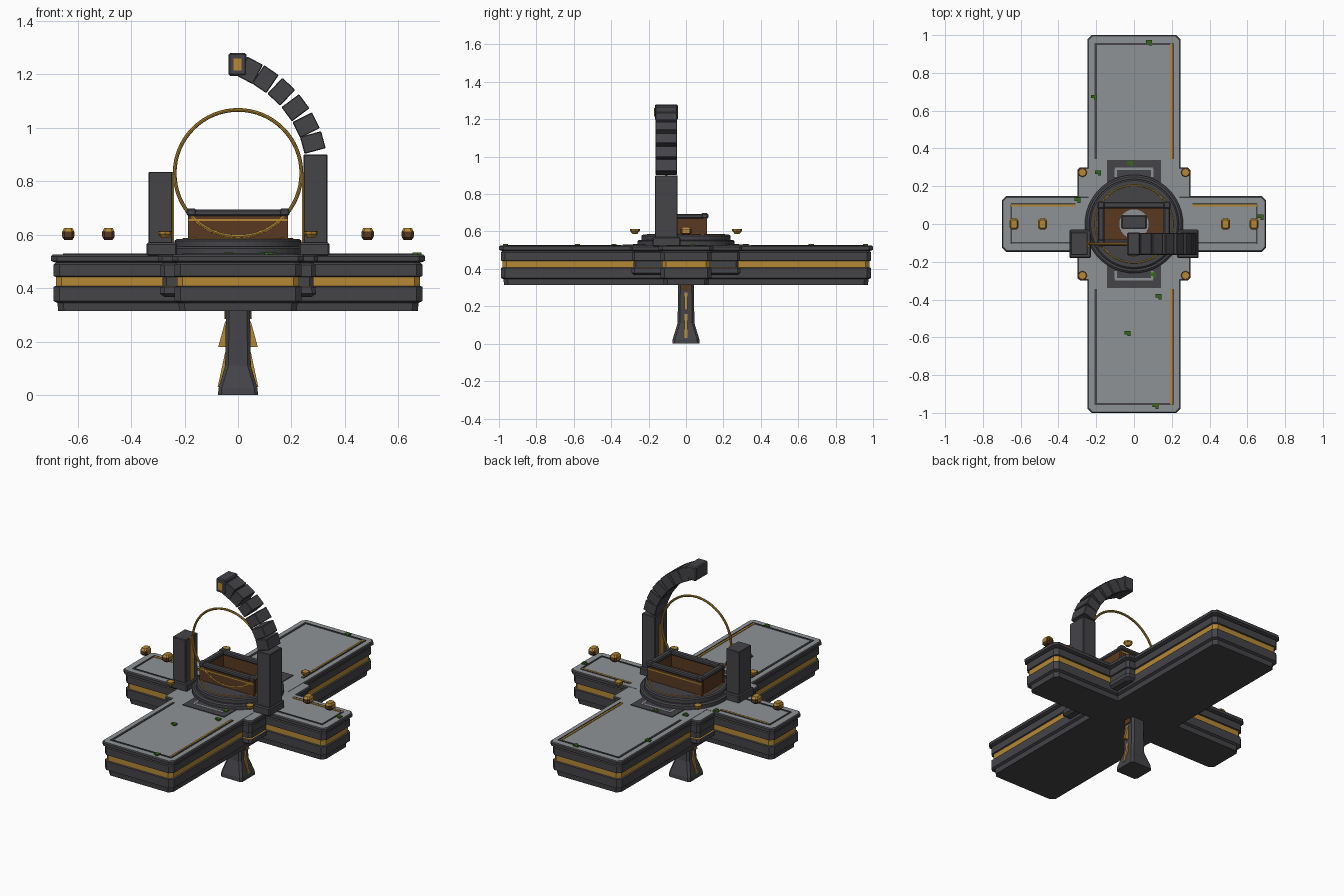
import bpy, bmesh, math
from mathutils import Matrix, Vector

old = bpy.data.objects.get("Cube")
if old:
    bpy.data.objects.remove(old, do_unlink=True)


def material(name, rgb):
    m = bpy.data.materials.new(name)
    m.use_nodes = True
    m.diffuse_color = (*rgb, 1)
    m.node_tree.nodes["Principled BSDF"].inputs["Base Color"].default_value = (*rgb, 1)
    return m


DARK = material("dark stone", (0.058, 0.058, 0.066))
LIGHT = material("pale stone", (0.27, 0.29, 0.30))
GOLD = material("gold", (0.46, 0.25, 0.035))
BROWN = material("brown wood", (0.10, 0.042, 0.015))
GREEN = material("moss green", (0.035, 0.13, 0.012))


def finish(name, bm, *mats):
    bmesh.ops.recalc_face_normals(bm, faces=bm.faces)
    me = bpy.data.meshes.new(name)
    bm.to_mesh(me)
    bm.free()
    for m in mats:
        me.materials.append(m)
    ob = bpy.data.objects.new(name, me)
    bpy.context.collection.objects.link(ob)
    return ob


def box(name, center, size, mat, bevel=0, turn=0):
    bm = bmesh.new()
    bmesh.ops.create_cube(bm, size=1, matrix=Matrix.Diagonal((*size, 1)))
    if bevel:
        bmesh.ops.bevel(bm, geom=bm.edges[:], offset=bevel, segments=1, affect='EDGES')
    ob = finish(name, bm, mat)
    ob.location = center
    ob.rotation_euler.y = turn
    return ob


def loft(name, rings, mats, bands):
    """Skin between (outline, z) rings; bands gives a material slot per band, then bottom and top."""
    bm = bmesh.new()
    loops = [[bm.verts.new((x, y, z)) for x, y in pts] for pts, z in rings]
    n = len(loops[0])
    for a, b, slot in zip(loops, loops[1:], bands):
        for i in range(n):
            j = (i + 1) % n
            bm.faces.new((a[i], a[j], b[j], b[i])).material_index = slot
    bm.faces.new(loops[0][::-1]).material_index = bands[-2]
    bm.faces.new(loops[-1]).material_index = bands[-1]
    return finish(name, bm, *mats)


def mirrored(q):
    r = q[::-1]
    return q + [(-x, y) for x, y in r] + [(-x, -y) for x, y in q] + [(x, -y) for x, y in r]


def cross(d, k=0.022):
    a, b, c, e = 0.247 - d, 1 - d, 0.7 - d, 0.147 - d
    return mirrored([(c, e - k), (c - k, e), (a, e), (a, b - k), (a - k, b)])


def rect(sx, sy, k=0.015):
    return mirrored([(sx, sy - k), (sx - k, sy)])


def circle(r, n=48):
    return [(r * math.cos(math.tau * i / n), r * math.sin(math.tau * i / n)) for i in range(n)]


def torus(name, center, radius, thick, mat, upright=False):
    bpy.ops.mesh.primitive_torus_add(
        location=center, rotation=(math.pi / 2 if upright else 0, 0, 0),
        major_radius=radius, minor_radius=thick, major_segments=64, minor_segments=8)
    ob = bpy.context.object
    ob.name = name
    ob.data.materials.append(mat)
    bpy.ops.object.shade_smooth_by_angle()


# Cross-shaped platform: plinth, wall, recessed gold band, wall, overhanging rim
wall = [(0.027, 0.315), (0.024, 0.345), (0.01, 0.352), (0.01, 0.405), (0.018, 0.408),
        (0.018, 0.442), (0.01, 0.445), (0.01, 0.488), (0.018, 0.495), (0, 0.502),
        (0, 0.519), (0.006, 0.525)]
stripes = [0, 0, 0, 0, 2, 0, 0, 0, 0, 0, 0, 0, 1]
loft("cross_platform", [(cross(d), z) for d, z in wall], (DARK, LIGHT, GOLD), stripes)

# Square hub that fills the inner corners
hub = [(0.025, 0.368), (0.008, 0.38)] + wall[3:]
loft("hub_block", [(rect(0.3 - d, 0.3 - d), z - 0.001) for d, z in hub],
     (DARK, LIGHT, GOLD), [0, 0] + stripes[4:])

# Inlaid border lines on each arm
TOP = 0.526
for s, side in ((1, "back"), (-1, "front")):
    mid = s * 0.65
    box(side + "_gold_line", (0.197, mid, TOP), (0.011, 0.61, 0.006), GOLD)
    box(side + "_gold_line_edge", (0.208, mid, TOP), (0.007, 0.61, 0.006), DARK)
    box(side + "_long_line", (-0.203, mid, TOP), (0.012, 0.61, 0.006), DARK)
    box(side + "_end_line", (0, s * 0.953, TOP), (0.418, 0.01, 0.006), DARK)
for s, side in ((1, "left"), (-1, "right")):
    mid = s * 0.48
    box(side + "_gold_line", (mid, 0.098, TOP), (0.34, 0.011, 0.006), GOLD)
    box(side + "_gold_line_edge", (mid, 0.107, TOP), (0.34, 0.006, 0.006), DARK)
    box(side + "_long_line", (mid, -0.1, TOP), (0.34, 0.009, 0.006), DARK)
    box(side + "_end_line", (s * 0.65, 0, TOP), (0.009, 0.21, 0.006), DARK)

# Dark floor panels with pale trim before and behind the dais
box("floor_panel", (0, 0, 0.5265), (0.285, 0.68, 0.006), DARK)
for s in (1, -1):
    box("panel_trim", (0, s * 0.292, 0.5275), (0.2, 0.012, 0.006), LIGHT)
    for x in (-0.097, 0.097):
        box("panel_trim_end", (x, s * 0.27, 0.5275), (0.012, 0.04, 0.006), LIGHT)

# Round stepped dais
loft("round_dais", [(circle(r), z) for r, z in
     ((0.26, 0.52), (0.26, 0.548), (0.25, 0.555), (0.238, 0.555), (0.238, 0.577), (0.23, 0.583))],
     (DARK,), [0] * 7)
torus("dais_gold_ring", (0, 0, 0.583), 0.205, 0.004, GOLD)

# Open chest on the dais
for s in (1, -1):
    box("chest_long_wall", (0, s * 0.1, 0.625), (0.36, 0.018, 0.1), BROWN)
    box("chest_end_wall", (s * 0.174, 0, 0.625), (0.018, 0.2, 0.1), BROWN)
    box("chest_long_rim", (0, s * 0.1, 0.682), (0.384, 0.034, 0.024), DARK, 0.006)
    box("chest_end_rim", (s * 0.174, 0, 0.682), (0.034, 0.23, 0.024), DARK, 0.006)
    box("chest_moulding", (0, s * 0.108, 0.655), (0.37, 0.01, 0.008), GOLD)
    for t in (1, -1):
        box("chest_post", (s * 0.181, t * 0.104, 0.61), (0.014, 0.014, 0.13), BROWN)
        box("chest_rim_cap", (s * 0.174, t * 0.1, 0.684), (0.038, 0.038, 0.028), DARK, 0.006)
box("chest_floor", (0, 0, 0.588), (0.35, 0.2, 0.016), BROWN)
loft("chest_disc", [(circle(0.078, 24), 0.59), (circle(0.078, 24), 0.6)], (LIGHT,), [0, 0, 0])
box("chest_relic", (0, 0.01, 0.607), (0.13, 0.07, 0.02), DARK, 0.004)

# Two pillars holding an upright gold hoop
Y = -0.105
for s, side, top in ((1, "left", 0.9), (-1, "right", 0.835)):
    box(side + "_pillar_base", (s * 0.285, Y, 0.545), (0.115, 0.15, 0.05), DARK, 0.006)
    box(side + "_pillar", (s * 0.29, Y, (0.53 + top) / 2), (0.09, 0.12, top - 0.53), DARK, 0.003)
    box(side + "_pillar_strip", (s * 0.243, Y, 0.7), (0.008, 0.04, 0.27), GOLD)
torus("gold_hoop", (0, Y, 0.83), 0.237, 0.007, GOLD, True)

# Curved arm of stacked blocks rising from the left pillar
path = [Vector(p) for p in ((0.29, 0.88), (0.28, 0.945), (0.255, 1.01), (0.215, 1.075),
                            (0.162, 1.135), (0.102, 1.182), (0.045, 1.215), (0, 1.235))]
for before, p, after in zip(path, path[1:], path[2:]):
    d = after - before
    box("arm_block", (p.x, Y, p.y), (0.082, 0.116, 0.066), DARK, 0.003, math.atan2(d.x, d.y))
box("arm_head", (-0.002, Y, 1.237), (0.068, 0.122, 0.085), DARK, 0.006)
box("arm_head_plate", (-0.002, Y - 0.062, 1.237), (0.03, 0.009, 0.045), GOLD)

# Flared leg under the hub, with gold fins
loft("leg", [(rect(x, y, 0.012), z) for x, y, z in
     ((0.075, 0.073, 0), (0.073, 0.071, 0.025), (0.048, 0.045, 0.11), (0.045, 0.042, 0.32))],
     (DARK,), [0] * 5)
for s in (1, -1):
    for low, high, reach in ((0.18, 0.275, 0.074), (0.03, 0.16, 0.076)):
        bm = bmesh.new()
        pts = ((0.04, high), (0.048, high), (reach, low), (0.04, low))
        f = bm.faces.new([bm.verts.new((s * x, -0.008, z)) for x, z in pts])
        new = bmesh.ops.extrude_face_region(bm, geom=[f])["geom"]
        bmesh.ops.translate(bm, vec=(0, 0.016, 0),
                            verts=[v for v in new if isinstance(v, bmesh.types.BMVert)])
        finish("leg_fin", bm, GOLD)
    box("leg_collar", (s * 0.043, 0, 0.3), (0.014, 0.05, 0.03), BROWN)

# Floating lanterns over the short arms, floating bowls over the hub corners
for x in (-0.635, -0.485, 0.485, 0.635):
    parts = [(rect(a, b, 0.008), z) for a, b, z in
             ((0.015, 0.02, 0.58), (0.022, 0.03, 0.59), (0.022, 0.03, 0.612), (0.016, 0.022, 0.625))]
    ob = loft("lantern", parts, (BROWN, GOLD), [0, 0, 1, 0, 1])
    ob.location.x = x
    for s in (1, -1):
        box("lantern_window", (x + s * 0.021, 0, 0.602), (0.005, 0.036, 0.018), GOLD)
for x in (-0.273, 0.273):
    for y in (-0.273, 0.273):
        ob = loft("floating_bowl", [(circle(r, 8), z) for r, z in
                  ((0.012, 0.587), (0.022, 0.598), (0.026, 0.603), (0.026, 0.612), (0.018, 0.614))],
                  (BROWN, GOLD), [1, 1, 1, 0, 1, 1])
        ob.location = (x, y, 0)

# Moss patches
for x, y in ((0.08, 0.965), (-0.212, 0.675), (0.115, -0.96), (0.13, -0.38), (-0.035, -0.575),
             (-0.19, 0.275), (-0.02, 0.325), (0.1, -0.265), (0.67, 0.04), (-0.3, 0.13)):
    box("moss", (x, y, 0.529), (0.032, 0.018, 0.008), GREEN)
    box("moss_tuft", (x + 0.008, y - 0.008, 0.5295), (0.016, 0.022, 0.009), GREEN)
